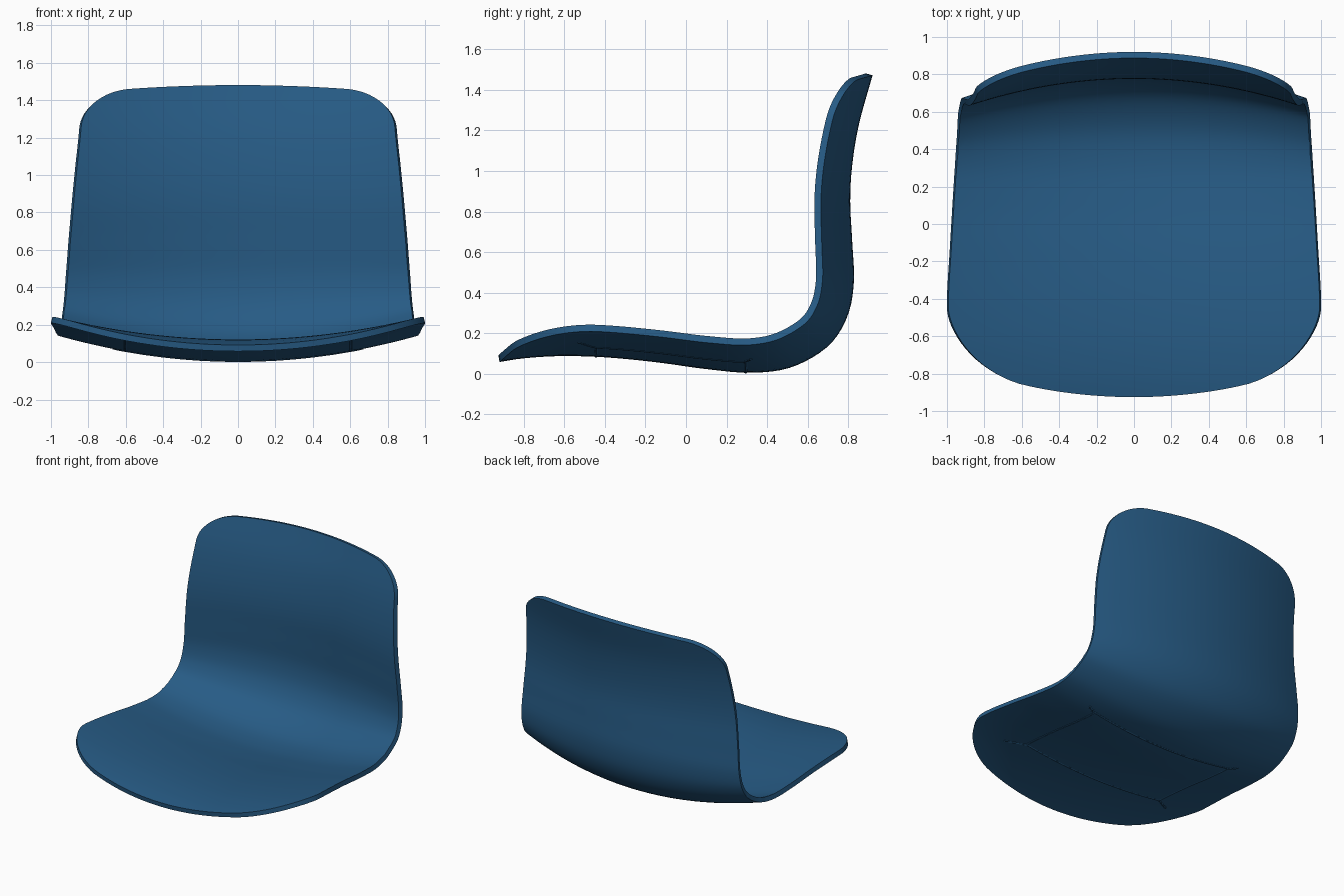
import bpy, bmesh, math
from mathutils import Vector

if "Cube" in bpy.data.objects:
    bpy.data.objects.remove(bpy.data.objects["Cube"])

THICK = 0.034
# Underside centre line, front lip to backrest top: y, z, half width, sideways cupping
PROFILE = [
    (-0.92, 0.058, 0.99, 0.125), (-0.80, 0.076, 0.995, 0.125),
    (-0.62, 0.087, 1.00, 0.125), (-0.40, 0.081, 1.00, 0.125),
    (-0.15, 0.057, 0.985, 0.13), (0.10, 0.023, 0.97, 0.138),
    (0.32, 0.005, 0.957, 0.15), (0.52, 0.032, 0.947, 0.17),
    (0.70, 0.135, 0.94, 0.18), (0.795, 0.28, 0.93, 0.183),
    (0.828, 0.45, 0.921, 0.183), (0.820, 0.65, 0.907, 0.183),
    (0.810, 0.85, 0.889, 0.183), (0.820, 1.03, 0.870, 0.183),
    (0.853, 1.23, 0.848, 0.183), (0.920, 1.472, 0.835, 0.183),
]


def catmull(points, steps):
    pts = [Vector(p) for p in points]
    pts = [2 * pts[0] - pts[1]] + pts + [2 * pts[-1] - pts[-2]]
    out = []
    for i in range(1, len(pts) - 2):
        a, b, c, d = pts[i - 1:i + 3]
        for j in range(steps):
            t = j / steps
            out.append(0.5 * (2 * b + (c - a) * t + (2 * a - 5 * b + 4 * c - d) * t * t
                              + (3 * b - a - 3 * c + d) * t ** 3))
    out.append(pts[-2])
    return out


LINE = catmull(PROFILE, 16)
DIST = [0.0]
for p, q in zip(LINE, LINE[1:]):
    DIST.append(DIST[-1] + math.hypot(q[0] - p[0], q[1] - p[1]))
TOTAL = DIST[-1]


def station(s):
    """Profile values and inward normal at arc length s."""
    i = 0
    while i < len(DIST) - 2 and DIST[i + 1] < s:
        i += 1
    f = (s - DIST[i]) / (DIST[i + 1] - DIST[i])
    lo, hi = LINE[max(i - 3, 0)], LINE[min(i + 4, len(LINE) - 1)]
    ty, tz = hi[0] - lo[0], hi[1] - lo[1]
    n = math.hypot(ty, tz)
    return LINE[i].lerp(LINE[i + 1], f), -tz / n, ty / n


def shell_point(x, st, lift=0.0):
    p, ny, nz = st
    h = p[3] * x * x + lift
    return Vector((x, p[0] + ny * h, p[1] + nz * h))


def end_inset(u, bow, corner, start):
    """Bowed end edge with a rounded corner."""
    u = abs(u)
    t = max(0.0, (u - start) / (1 - start))
    return bow * u * u + corner * (1 - math.sqrt(max(0.0, 1 - t * t)))


mat = bpy.data.materials.new("ocean_blue")
mat.diffuse_color = (0.02, 0.105, 0.235, 1)
mat.use_nodes = True
mat.node_tree.nodes["Principled BSDF"].inputs["Base Color"].default_value = mat.diffuse_color

# One-piece seat and backrest shell
COLS, ROWS = 56, 72
bm = bmesh.new()
grid = []
for i in range(COLS + 1):
    u = math.sin(math.pi / 2 * (2 * i / COLS - 1))
    s0 = end_inset(u, 0.20, 0.28, 0.6)
    s1 = TOTAL - end_inset(u, 0.08, 0.18, 0.7)
    col = []
    for j in range(ROWS + 1):
        st = station(s0 + (s1 - s0) * j / ROWS)
        col.append(bm.verts.new(shell_point(u * st[0][2], st)))
    grid.append(col)
for a, b in zip(grid, grid[1:]):
    for j in range(ROWS):
        bm.faces.new((a[j], b[j], b[j + 1], a[j + 1]))
mesh = bpy.data.meshes.new("seat_shell")
bm.to_mesh(mesh)
bm.free()
mesh.materials.append(mat)
shell = bpy.data.objects.new("seat_shell", mesh)
bpy.context.collection.objects.link(shell)
solid = shell.modifiers.new("thickness", 'SOLIDIFY')
solid.thickness = THICK
solid.offset = 1
bpy.context.view_layer.objects.active = shell
shell.select_set(True)
bpy.ops.object.modifier_apply(modifier=solid.name)
bpy.ops.object.shade_smooth_by_angle(angle=math.radians(40))


# Support frame sunk into the underside, only just showing
def under(x, y):
    s = min(zip(DIST, LINE), key=lambda e: abs(e[1][0] - y) + (e[1][1] > 0.2))[0]
    return shell_point(x, station(s), 0.007)


curve = bpy.data.curves.new("underside_frame", 'CURVE')
curve.dimensions = '3D'
curve.bevel_depth = 0.011
curve.bevel_resolution = 2
curve.use_fill_caps = True
curve.materials.append(mat)
bars = [((-0.6, -0.45), (0.6, -0.45)), ((-0.6, 0.29), (0.6, 0.29))]
for side in (-1, 1):
    bars += [((side * 0.6, -0.45), (side * 0.6, 0.29)),
             ((side * 0.6, -0.45), (side * 0.73, -0.53)),
             ((side * 0.6, 0.29), (side * 0.67, 0.32))]
for (xa, ya), (xb, yb) in bars:
    sp = curve.splines.new('POLY')
    sp.points.add(12)
    for k, pt in enumerate(sp.points):
        t = k / 12
        pt.co = (*under(xa + (xb - xa) * t, ya + (yb - ya) * t), 1)
frame = bpy.data.objects.new("underside_frame", curve)
bpy.context.collection.objects.link(frame)
bpy.ops.object.select_all(action='DESELECT')
frame.select_set(True)
bpy.context.view_layer.objects.active = frame
bpy.ops.object.convert(target='MESH')
bpy.ops.object.shade_smooth_by_angle(angle=math.radians(40))
